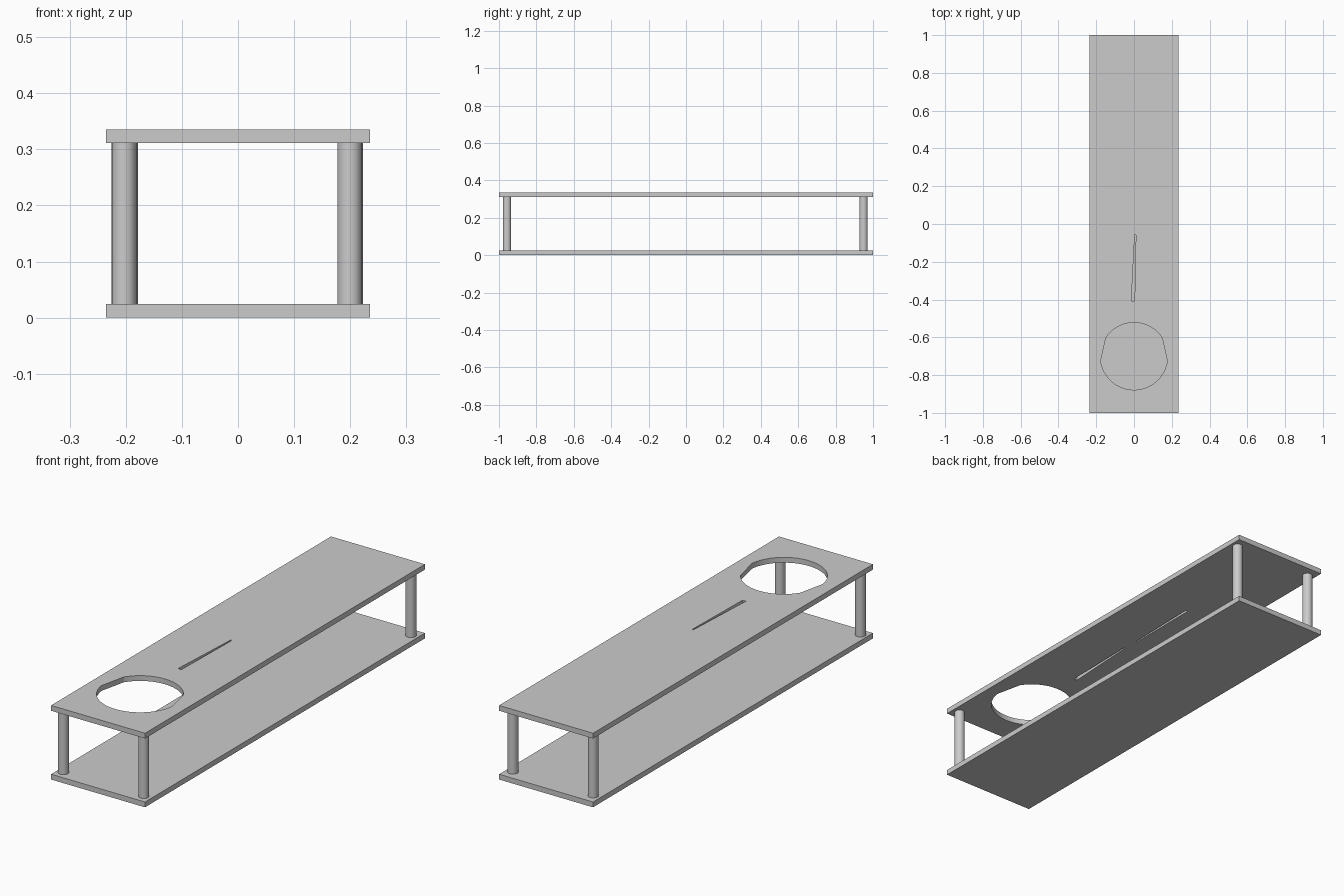
import bpy, bmesh, math

if "Cube" in bpy.data.objects:
    bpy.data.objects.remove(bpy.data.objects["Cube"])

HALF_W, HALF_L, THICK = 0.235, 1.0, 0.024
TOP_Z, HEIGHT = 0.311, 0.335


def prism(name, outline, z0, z1):
    """Extrude a closed xy outline from z0 to z1."""
    bm = bmesh.new()
    face = bm.faces.new([bm.verts.new((x, y, z0)) for x, y in outline])
    ext = bmesh.ops.extrude_face_region(bm, geom=[face])
    for v in ext["geom"]:
        if isinstance(v, bmesh.types.BMVert):
            v.co.z = z1
    bmesh.ops.recalc_face_normals(bm, faces=bm.faces)
    mesh = bpy.data.meshes.new(name)
    bm.to_mesh(mesh)
    bm.free()
    obj = bpy.data.objects.new(name, mesh)
    bpy.context.collection.objects.link(obj)
    return obj


def cut(target, cutter):
    mod = target.modifiers.new(cutter.name, 'BOOLEAN')
    mod.operation = 'DIFFERENCE'
    mod.solver = 'EXACT'
    mod.object = cutter
    bpy.context.view_layer.objects.active = target
    bpy.ops.object.modifier_apply(modifier=mod.name)
    bpy.data.objects.remove(cutter)


# Two plates
rect = [(-HALF_W, -HALF_L), (HALF_W, -HALF_L), (HALF_W, HALF_L), (-HALF_W, HALF_L)]
prism("bottom_plate", rect, 0, THICK)
top = prism("top_plate", rect, TOP_Z, HEIGHT)

# Round opening with a straight chord on each side
R, CY = 0.178, -0.70
right_start, right_end = math.radians(-8), math.radians(33)
left_start, left_end = math.pi - right_end, math.pi - right_start


def arc(a0, a1, n):
    return [(R * math.cos(a0 + (a1 - a0) * i / n), CY + R * math.sin(a0 + (a1 - a0) * i / n))
            for i in range(n + 1)]


hole = arc(right_end, left_start, 28) + arc(left_end, 2 * math.pi + right_start, 40)
cut(top, prism("round_cutter", hole, TOP_Z - 0.1, HEIGHT + 0.1))

# Narrow tapered slot through the plate
slot = [(-0.014, -0.408), (0.003, -0.408), (0.010, -0.058), (0.004, -0.056)]
cut(top, prism("slot_cutter", slot, TOP_Z - 0.1, HEIGHT + 0.1))

# Matching blind groove on the underside only
groove = [(0.0, 0.025), (0.006, 0.025), (0.014, 0.37), (0.002, 0.37)]
cut(top, prism("groove_cutter", groove, TOP_Z - 0.1, HEIGHT - 0.004))

# Corner posts between the plates
posts = {"front_left_post": (-0.203, -0.957), "front_right_post": (0.199, -0.957),
         "back_left_post": (-0.200, 0.949), "back_right_post": (0.201, 0.949)}
for name, (x, y) in posts.items():
    bpy.ops.mesh.primitive_cylinder_add(vertices=32, radius=0.022, depth=TOP_Z - THICK,
                                        location=(x, y, (TOP_Z + THICK) / 2))
    bpy.context.object.name = name
    bpy.ops.object.shade_smooth_by_angle()
